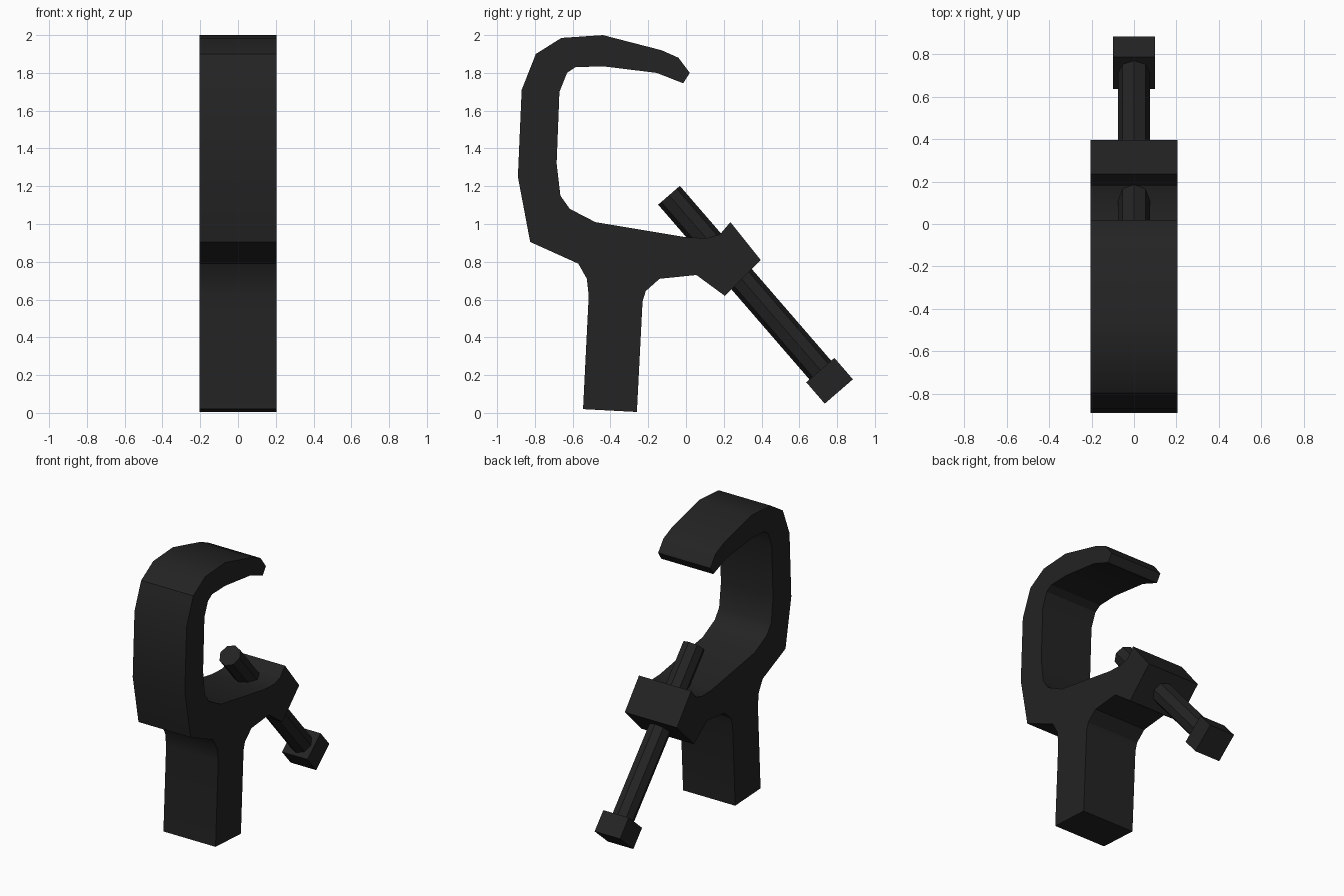
import bpy, bmesh, math
from mathutils import Vector, Matrix

cube = bpy.data.objects.get("Cube")
if cube:
    bpy.data.objects.remove(cube, do_unlink=True)

# Single matte black finish
black = bpy.data.materials.new("matte black")
black.use_nodes = True
color = (0.017, 0.017, 0.017, 1)
black.diffuse_color = color
black.node_tree.nodes["Principled BSDF"].inputs["Base Color"].default_value = color


def finish(name, bm, angle):
    bmesh.ops.recalc_face_normals(bm, faces=bm.faces)
    mesh = bpy.data.meshes.new(name)
    bm.to_mesh(mesh)
    bm.free()
    obj = bpy.data.objects.new(name, mesh)
    bpy.context.collection.objects.link(obj)
    mesh.materials.append(black)
    bpy.ops.object.select_all(action='DESELECT')
    obj.select_set(True)
    bpy.context.view_layer.objects.active = obj
    bpy.ops.object.shade_smooth_by_angle(angle=math.radians(angle))
    return obj


# Clamp body: side profile (y, z) extruded across the width
HALF_WIDTH = 0.205
stem_and_arm = [(-.545, .02), (-.26, .005), (-.23, .59), (-.213, .645), (-.14, .71), (.055, .73)]
screw_block = [(.205, .62), (.395, .81), (.235, 1.01), (.18, .945)]
inner_hook = [(.11, .925), (.0, .93), (-.48, 1.01), (-.615, 1.08), (-.665, 1.15),
              (-.685, 1.32), (-.67, 1.7), (-.63, 1.8), (-.585, 1.83), (-.44, 1.835), (-.155, 1.8)]
hook_tip = [(-.015, 1.745), (.02, 1.8), (-.04, 1.88), (-.13, 1.92)]
outer_hook = [(-.44, 2), (-.66, 1.985), (-.795, 1.9), (-.87, 1.71), (-.89, 1.25),
              (-.825, .905), (-.57, .79), (-.525, .71), (-.515, .62)]
bm = bmesh.new()
profile = stem_and_arm + screw_block + inner_hook + hook_tip + outer_hook
side = bm.faces.new([bm.verts.new((-HALF_WIDTH, y, z)) for y, z in profile])
extruded = bmesh.ops.extrude_face_region(bm, geom=[side])["geom"]
bmesh.ops.translate(bm, vec=(2 * HALF_WIDTH, 0, 0),
                    verts=[v for v in extruded if isinstance(v, bmesh.types.BMVert)])
finish("clamp_body", bm, 30)

# Screw axis, running from the tip down to the head
tip, head = Vector((0, -.09, 1.152)), Vector((0, .76, .17))
axis = (head - tip).normalized()
across = Vector((1, 0, 0))
frame = Matrix((across, axis.cross(across), axis)).transposed().to_4x4()

# Eight-sided screw shaft
bm = bmesh.new()
bmesh.ops.create_cone(bm, cap_ends=True, segments=8, radius1=.076, radius2=.076,
                      depth=(head - tip).length,
                      matrix=Matrix.Translation((tip + head) / 2) @ frame)
finish("screw_shaft", bm, 30)

# Square screw head
bm = bmesh.new()
bmesh.ops.create_cube(bm, size=1, matrix=Matrix.Translation(head) @ frame
                      @ Matrix.Diagonal((.2, .197, .15, 1)))
finish("screw_head", bm, 30)
